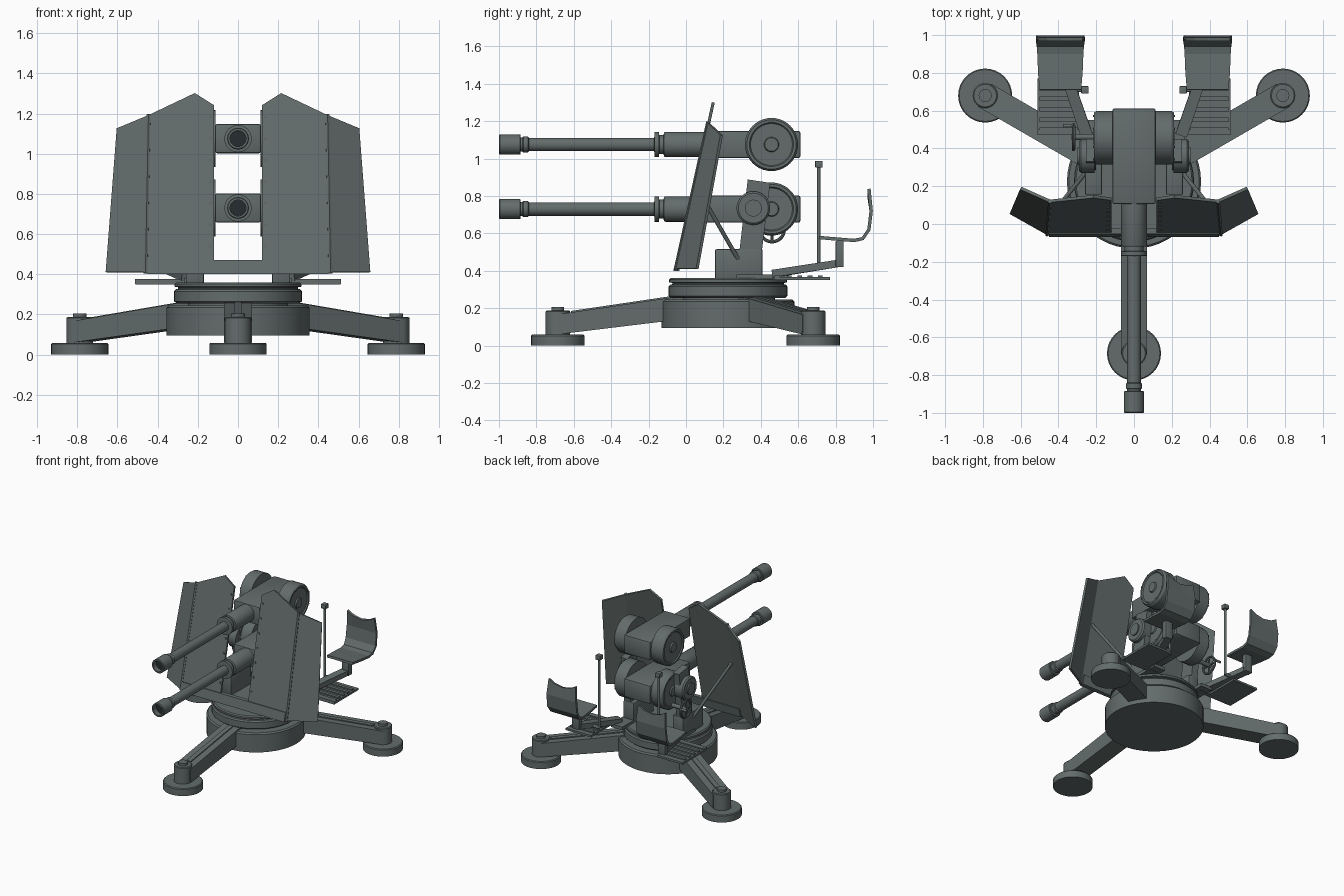
import bpy, bmesh, math
from mathutils import Vector, Matrix

if "Cube" in bpy.data.objects:
    bpy.data.objects.remove(bpy.data.objects["Cube"])

CY = 0.225  # turntable centre


def material(name, col):
    m = bpy.data.materials.new(name)
    m.diffuse_color = (*col, 1)
    m.use_nodes = True
    m.node_tree.nodes["Principled BSDF"].inputs["Base Color"].default_value = m.diffuse_color
    return m


PAINT = material("grey_green_paint", (.125, .15, .148))
DARK = material("dark_bore", (.02, .025, .03))


def finish(name, bm, mat=None):
    bmesh.ops.remove_doubles(bm, verts=bm.verts, dist=1e-5)
    bmesh.ops.recalc_face_normals(bm, faces=bm.faces)
    me = bpy.data.meshes.new(name)
    bm.to_mesh(me)
    bm.free()
    me.materials.append(mat or PAINT)
    ob = bpy.data.objects.new(name, me)
    bpy.context.collection.objects.link(ob)
    return ob


def lathe(name, prof, loc, axis='Z', sign=1, n=32):
    """Turn (radius, distance) points around an axis."""
    bm = bmesh.new()
    rings = []
    for r, t in prof:
        ring = []
        for i in range(n):
            a = 2 * math.pi * i / n
            c, s, t2 = r * math.cos(a), r * math.sin(a), t * sign
            p = {'X': (t2, c, s), 'Y': (c, t2, s), 'Z': (c, s, t2)}[axis]
            ring.append(bm.verts.new(Vector(p) + Vector(loc)))
        rings.append(ring)
    for a, b in zip(rings, rings[1:]):
        for i in range(n):
            j = (i + 1) % n
            bm.faces.new((a[i], a[j], b[j], b[i]))
    bmesh.ops.remove_doubles(bm, verts=bm.verts, dist=1e-5)
    bmesh.ops.dissolve_degenerate(bm, edges=bm.edges, dist=1e-5)
    return finish(name, bm)


def box(name, lo, hi, bevel=0.0):
    bm = bmesh.new()
    lo, hi = Vector(lo), Vector(hi)
    bmesh.ops.create_cube(bm, size=1, matrix=Matrix.Translation((lo + hi) / 2)
                          @ Matrix.Diagonal([abs(v) for v in hi - lo] + [1]))
    if bevel:
        bmesh.ops.bevel(bm, geom=list(bm.edges), offset=bevel, segments=2, profile=0.5, affect='EDGES')
    return finish(name, bm)


def prism(name, pts, x0, x1, mat=Matrix()):
    """Extrude a (y, z) outline from x0 to x1."""
    bm = bmesh.new()
    f = bm.faces.new([bm.verts.new((x0, y, z)) for y, z in pts])
    g = bmesh.ops.extrude_face_region(bm, geom=[f])['geom']
    bmesh.ops.translate(bm, vec=(x1 - x0, 0, 0), verts=[v for v in g if isinstance(v, bmesh.types.BMVert)])
    bmesh.ops.transform(bm, matrix=mat, verts=bm.verts)
    return finish(name, bm)


def rod(name, a, b, r, n=12, mat=None):
    a, b = Vector(a), Vector(b)
    m = Matrix.Translation((a + b) / 2) @ (b - a).to_track_quat('Z', 'Y').to_matrix().to_4x4()
    bm = bmesh.new()
    bmesh.ops.create_cone(bm, cap_ends=True, segments=n, radius1=r, radius2=r, depth=(b - a).length, matrix=m)
    return finish(name, bm, mat)


FLAT = []  # bent sheet metal keeps flat faces


def sheet(name, faces, thick):
    bm = bmesh.new()
    for f in faces:
        bm.faces.new([bm.verts.new(p) for p in f])
    ob = finish(name, bm)
    m = ob.modifiers.new("thickness", 'SOLIDIFY')
    m.thickness, m.offset = thick, 0
    FLAT.append(ob)
    return ob


# Base and turntable
lathe("base_drum", [(0, .095), (.355, .095), (.355, .235), (.345, .245), (.25, .245), (.25, .262), (0, .262)],
      (0, CY, 0), n=48)
lathe("turntable", [(0, .255), (.305, .255), (.318, .265), (.318, .315), (.31, .325), (.298, .328), (.298, .335),
                    (.315, .338), (.315, .352), (.307, .36), (0, .36)], (0, CY, 0), n=48)

# Three legs with pads
for i in range(3):
    m = Matrix.Translation((0, CY, 0)) @ Matrix.Rotation(math.radians(120 * i), 4, 'Z')
    prism("leg", [(-.17, .277), (-.17, .15), (-.91, .06), (-.915, .08), (-.915, .166)], -.07, .07, m)
    prism("leg_rib", [(-.3, .265), (-.3, .24), (-.84, .16), (-.84, .185)], -.018, .018, m)
    p = m @ Vector((0, -.91, 0))
    lathe("foot_pad", [(0, 0), (.143, 0), (.143, .052), (.137, .058), (0, .058)], p)
    lathe("leg_jack", [(0, .05), (.066, .05), (.066, .182), (.06, .187), (.034, .187), (.034, .205), (0, .205)], p)

# Two guns, one above the other
for label, z in (("upper", 1.075), ("lower", .73)):
    box(label + "_receiver", (-.115, .105, z - .073), (.115, .612, z + .073), .012)
    lathe(label + "_barrel", [
        (0, -.93), (.04, -.94), (.04, -1), (.05, -1), (.054, -.995), (.054, -.888), (.05, -.884), (.038, -.884),
        (.038, -.874), (.043, -.87), (.043, -.845), (.036, -.84), (.036, -.17), (.068, -.168), (.068, -.145),
        (.05, -.143), (.05, -.12), (.064, -.118), (.068, -.11), (.068, .12), (0, .12)], (0, 0, z), 'Y')
    rod(label + "_bore", (0, -.96, z), (0, -.92, z), .0395, 32, DARK)
    for s in (1, -1):
        lathe(label + "_drum", [(0, 0), (.142, 0), (.142, .085), (.132, .1), (.118, .1), (.112, .092), (.04, .092),
                                (.036, .102), (0, .102)], (.113 * s, .457, z), 'X', s, 40)
        for k in range(8):
            a = math.pi * k / 4 + .39
            y, w = .457 + .124 * math.cos(a), z + .124 * math.sin(a)
            rod("drum_bolt", (.21 * s, y, w), (.218 * s, y, w), .007, 6)

# Shield bottom bar
prism("shield_bar", [(-.068, .40), (-.052, .47), (-.02, .47), (-.036, .40)], -.45, .45)


def lean(x, z, off=0):
    return (x, -.05 + .22 * (z - .41) + off, z)


for s in (1, -1):
    # Shield halves with swept wings, seam strip, rivets and brace
    a, b = lean(.46 * s, .41), lean(.445 * s, 1.19)
    sheet("shield", [
        [lean(.12 * s, .41), lean(.12 * s, 1.24), lean(.215 * s, 1.30), b, a],
        [a, b, (.60 * s, .19, 1.125), (.655 * s, .06, .41)]], .016)
    rod("shield_seam", lean(.46 * s, .405, -.004), lean(.445 * s, 1.195, -.004), .011, 6)
    for k in range(7):
        z = .54 + .107 * k
        rod("shield_rivet", lean(.137 * s, z, -.013), lean(.137 * s, z, 0), .008, 8)
    rod("shield_brace", (.435 * s, .05, .86), (.25 * s, .28, .46), .011)

    # Cradle: pedestal block, slanted arm, trunnion disc
    box("pedestal_block", (.17 * s, .155, .355), (.26 * s, .41, .515), .008)
    prism("cradle_arm", [(.285, .50), (.405, .50), (.45, .87), (.33, .888)], .2 * s, .255 * s)
    lathe("trunnion", [(0, 0), (.09, 0), (.09, .07), (.08, .08), (.045, .08), (.045, .09), (0, .09)],
          (.21 * s, .36, .735), 'X', s)

    # Foot platform with slats
    box("foot_platform", (.29 * s, .47, .35), (.51 * s, .77, .366))
    for k in range(5):
        box("platform_slat", (.30 * s, .485 + .055 * k, .366), (.50 * s, .51 + .055 * k, .375))
    box("platform_bracket", (.17 * s, .27, .355), (.27 * s, .55, .38))
    box("platform_crossbar", (.2 * s, .47, .352), (.512 * s, .50, .375))

    # Seat support arm
    sheet("seat_arm", [[(.22 * s, .48, .385), (.28 * s, .46, .385), (.40 * s, .82, .44), (.34 * s, .82, .44)]], .04)
    box("seat_post", (.345 * s, .8, .42), (.405 * s, .842, .56), .004)

    # Seat: pan bending up into the backrest
    rows = [(.71, .578, .11, 0), (.80, .57, .118, 0), (.90, .562, .122, 0), (.945, .572, .125, 0),
            (.978, .62, .13, 0), (.99, .72, .128, 0), (.978, .838, .118, .04)]
    grid = [[((.39 + w * c) * s, y, z - dip * (1 - c * c)) for c in (-1, -.6, 0, .6, 1)] for y, z, w, dip in rows]
    sheet("seat", [[grid[i][j], grid[i][j + 1], grid[i + 1][j + 1], grid[i + 1][j]]
                   for i in range(6) for j in range(4)], .018)

    # Control lever beside the seat
    rod("lever_rod", (.26 * s, .71, .41), (.26 * s, .71, .96), .009)
    box("lever_grip", (.24 * s, .69, .952), (.28 * s, .73, .988), .004)
    rod("lever_foot", (.26 * s, .71, .415), (.345 * s, .71, .415), .012)

# Elevation handwheel on the left side
wc = Vector((-.32, .46, .62))
bpy.ops.mesh.primitive_torus_add(location=wc, rotation=(0, math.pi / 2, 0), major_radius=.065, minor_radius=.009,
                                 major_segments=32, minor_segments=8)
bpy.context.object.name = "handwheel_rim"
bpy.context.object.data.materials.append(PAINT)
for k in range(4):
    a = math.pi / 2 * k
    rod("handwheel_spoke", wc, wc + Vector((0, .065 * math.cos(a), .065 * math.sin(a))), .007, 8)
rod("handwheel_axle", wc + Vector((-.012, 0, 0)), (-.2, .46, .62), .016)
rod("handwheel_grip", wc + Vector((0, .06, .02)), wc + Vector((-.055, .06, .02)), .009)

# Crisp edges with smooth curved walls
bpy.ops.object.select_all(action='SELECT')
for ob in FLAT:
    ob.select_set(False)
bpy.context.view_layer.objects.active = bpy.context.selected_objects[0]
bpy.ops.object.shade_smooth_by_angle(angle=math.radians(28))
